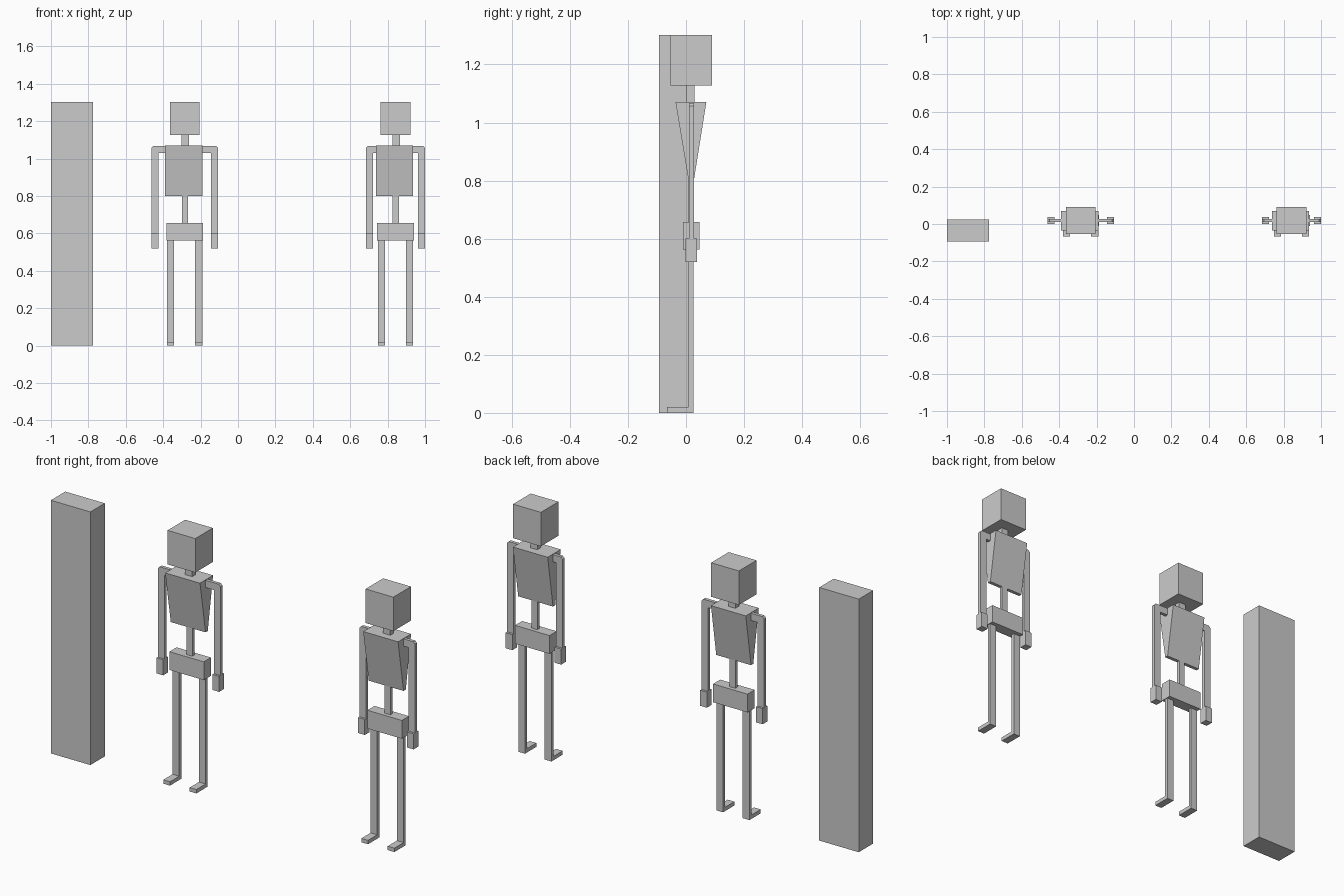
import bpy, bmesh
from mathutils import Vector

if "Cube" in bpy.data.objects:
    bpy.data.objects.remove(bpy.data.objects["Cube"])


def finish(name, bm):
    bmesh.ops.recalc_face_normals(bm, faces=bm.faces)
    mesh = bpy.data.meshes.new(name)
    bm.to_mesh(mesh)
    bm.free()
    obj = bpy.data.objects.new(name, mesh)
    bpy.context.collection.objects.link(obj)
    return obj


def prism(name, profile, axis, lo, hi):
    """Extrude a closed profile: axis 'x' takes (y, z) points, 'y' takes (x, z)."""
    bm = bmesh.new()
    if axis == 'x':
        pts, push = [(lo, a, b) for a, b in profile], Vector((hi - lo, 0, 0))
    else:
        pts, push = [(a, lo, b) for a, b in profile], Vector((0, hi - lo, 0))
    face = bm.faces.new([bm.verts.new(p) for p in pts])
    ext = bmesh.ops.extrude_face_region(bm, geom=[face], use_keep_orig=True)
    verts = [g for g in ext["geom"] if isinstance(g, bmesh.types.BMVert)]
    bmesh.ops.translate(bm, verts=verts, vec=push)
    return finish(name, bm)


def box(name, x, y, z):
    profile = [(y[0], z[0]), (y[1], z[0]), (y[1], z[1]), (y[0], z[1])]
    return prism(name, profile, 'x', *x)


def span(cx, half):
    return cx - half, cx + half


def figure(tag, cx, reach):
    # head, neck and spine
    box(tag + "_head", span(cx, 0.079), (-0.053, 0.09), (1.127, 1.302))
    box(tag + "_neck", span(cx + 0.003, 0.02), (0.002, 0.03), (1.07, 1.127))
    box(tag + "_spine", span(cx + 0.002, 0.017), (0.009, 0.027), (0.655, 0.80))
    # wedge-shaped chest, narrowing to the waist
    chest = [(-0.036, 1.07), (0.07, 1.07), (0.027, 0.80), (0.009, 0.80)]
    prism(tag + "_chest", chest, 'x', *span(cx - 0.005, 0.099))
    box(tag + "_pelvis", span(cx, 0.098), (-0.011, 0.047), (0.563, 0.657))
    for side, s in (("left", -1), ("right", 1)):
        # leg and foot as one bent profile
        leg = [(0.026, 0), (0.026, 0.563), (0.009, 0.563), (0.009, 0.02),
               (-0.066, 0.02), (-0.066, 0)]
        prism(f"{tag}_{side}_leg", leg, 'x', *span(cx + s * 0.075, 0.019))
        # shoulder and arm as one bent profile with a clipped corner
        inner = reach - 0.038
        arm = [(0.09, 1.03), (0.09, 1.067), (reach - 0.01, 1.067), (reach, 1.057),
               (reach, 0.60), (inner, 0.60), (inner, 1.03)]
        prism(f"{tag}_{side}_arm", [(cx + s * a, b) for a, b in arm],
              'y', 0.01, 0.027)
        box(f"{tag}_{side}_hand", span(cx + s * (reach - 0.019), 0.019),
            (-0.001, 0.038), (0.52, 0.60))


# plain upright block
box("tall_block", (-1.0, -0.775), (-0.093, 0.024), (0, 1.302))

# two standing figures; the second holds its arms closer
figure("first", -0.285, 0.178)
figure("second", 0.842, 0.158)
